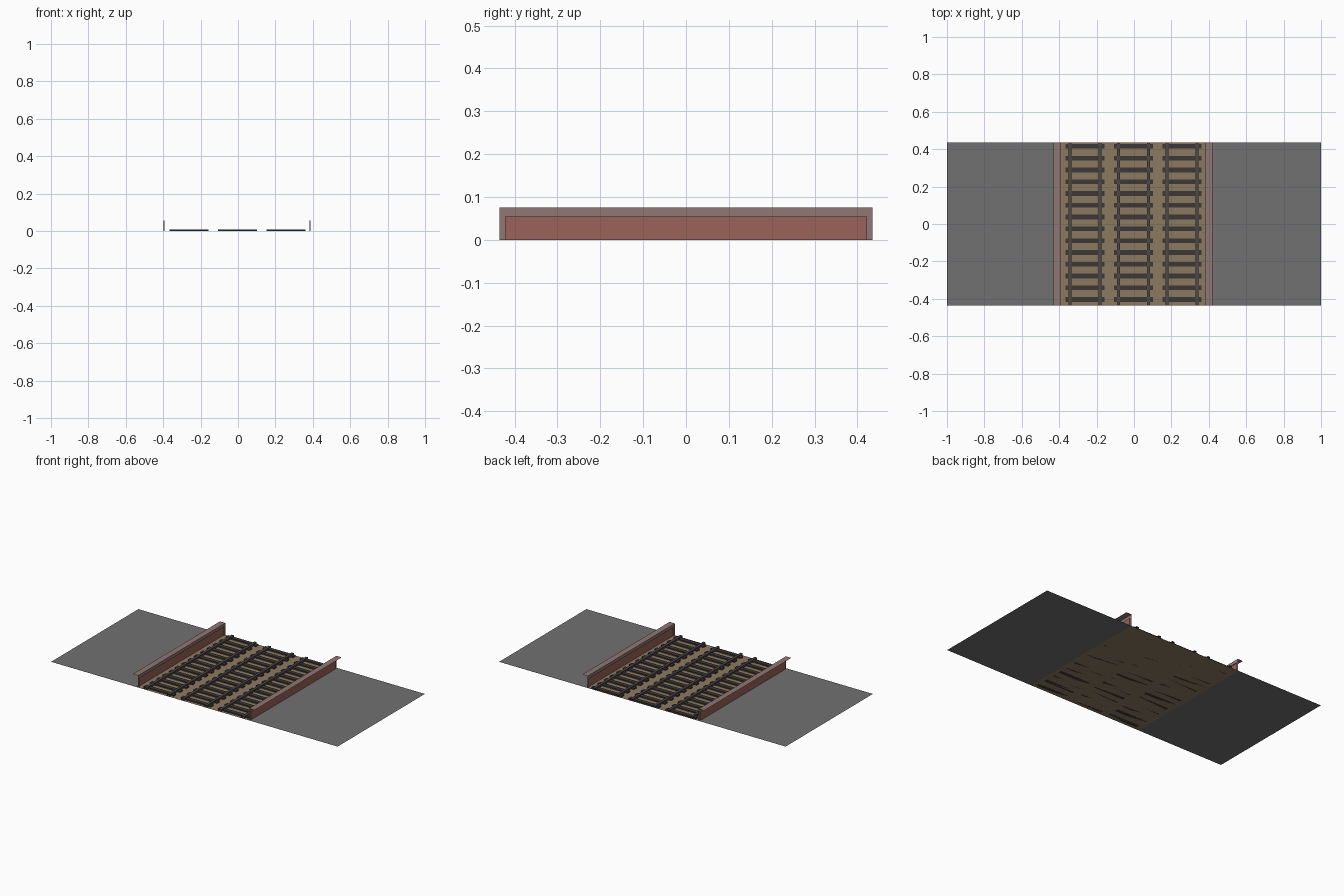
import bpy, bmesh
from mathutils import Vector

if "Cube" in bpy.data.objects:
    bpy.data.objects.remove(bpy.data.objects["Cube"])

Y = 0.435          # half length of the track section
OFF = -0.0055      # walls sit slightly left of centre


def material(name, rgb):
    m = bpy.data.materials.new(name)
    m.diffuse_color = (*rgb, 1)
    m.use_nodes = True
    m.node_tree.nodes["Principled BSDF"].inputs["Base Color"].default_value = m.diffuse_color
    return m


asphalt = material("grey ground", (0.165, 0.165, 0.165))
gravel = material("brown gravel", (0.265, 0.195, 0.12))
brick = material("red wall", (0.32, 0.125, 0.10))
stone = material("pinkish stone", (0.28, 0.185, 0.175))
steel = material("rail metal", (0.078, 0.066, 0.066))
wood = material("dark sleeper wood", (0.045, 0.038, 0.037))


def finish(bm, name, mat):
    me = bpy.data.meshes.new(name)
    bm.to_mesh(me)
    bm.free()
    me.materials.append(mat)
    ob = bpy.data.objects.new(name, me)
    bpy.context.collection.objects.link(ob)
    return ob


def quad(bm, corners, facing):
    f = bm.faces.new([bm.verts.new(c) for c in corners])
    f.normal_update()
    if f.normal.dot(Vector(facing)) < 0:
        f.normal_flip()


def flat(bm, x0, x1, y0, y1, z, up=1):
    quad(bm, [(x0, y0, z), (x1, y0, z), (x1, y1, z), (x0, y1, z)], (0, 0, up))


def upright(bm, x, y0, y1, z0, z1, facing):
    quad(bm, [(x, y0, z0), (x, y1, z0), (x, y1, z1), (x, y0, z1)], (facing, 0, 0))


# ground: gravel bed between two grey strips
W = 0.3925
for name, x0, x1, mat in (("left_ground", -1, OFF - W, asphalt),
                          ("track_bed", OFF - W, OFF + W, gravel),
                          ("right_ground", OFF + W, 1, asphalt)):
    bm = bmesh.new()
    flat(bm, x0, x1, -Y, Y, 0)
    finish(bm, name, mat)

# retaining walls: open sheets, a recessed red panel in a stone frame with a ledge
P, H, TOP = 0.422, 0.055, 0.075
for side, s in (("left", -1), ("right", 1)):
    face, back, edge = (OFF + s * d for d in (0.3875, 0.3925, 0.425))
    bm = bmesh.new()
    upright(bm, back, -P, P, 0, H, -s)
    finish(bm, side + "_wall_panel", brick)
    bm = bmesh.new()
    upright(bm, face, -Y, Y, H, TOP, -s)
    flat(bm, face, edge, -Y, Y, TOP)
    flat(bm, face, back, -P, P, H, -1)
    for e in (-1, 1):
        upright(bm, face, e * P, e * Y, 0, H, -s)
        quad(bm, [(face, e * P, 0), (back, e * P, 0),
                  (back, e * P, H), (face, e * P, H)], (0, -e, 0))
    finish(bm, side + "_wall_frame_and_ledge", stone)

# three tracks
for label, cx in (("left", -0.262), ("middle", -0.003), ("right", 0.257)):
    # sleepers
    bm = bmesh.new()
    for i in range(14):
        y = -0.404 + i * 0.063
        r = bmesh.ops.create_cube(bm, size=1)
        for v in r["verts"]:
            v.co = Vector((cx + v.co.x * 0.21, y + v.co.y * 0.025, (v.co.z + 0.5) * 0.008))
    finish(bm, label + "_sleepers", wood)
    # rails with open ends
    bm = bmesh.new()
    for s in (-1, 1):
        x, w, h = cx + s * 0.08, 0.008, 0.013
        flat(bm, x - w, x + w, -Y, Y, h)
        for d in (-1, 1):
            upright(bm, x + d * w, -Y, Y, 0, h, d)
    finish(bm, label + "_rails", steel)
